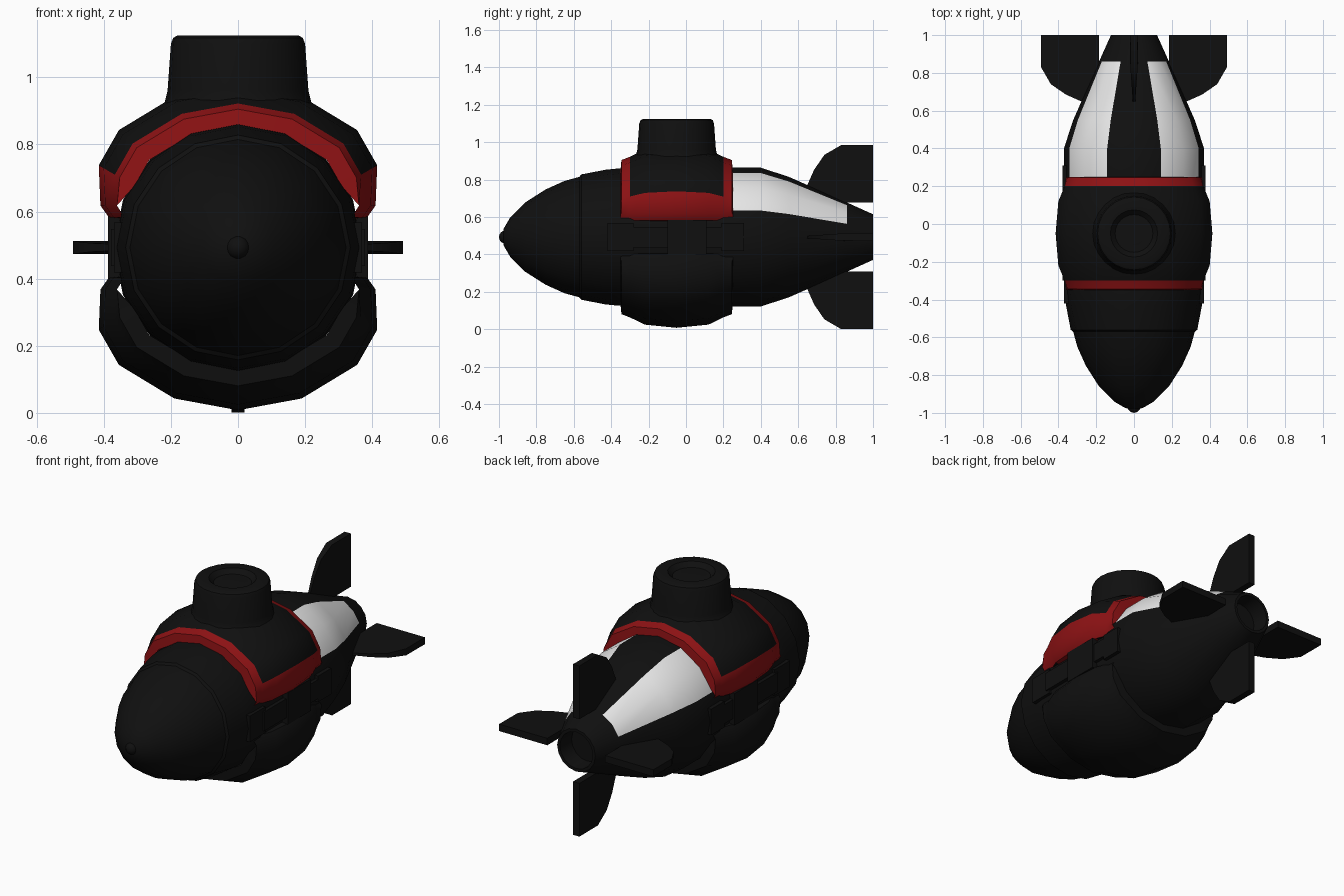
import bpy, bmesh
from math import sin, cos, pi, radians
from mathutils import Matrix, Vector

cube = bpy.data.objects.get("Cube")
if cube:
    bpy.data.objects.remove(cube, do_unlink=True)

AXIS = 0.493   # height of the hull centre line
MID = -0.05    # middle of the shells and tower along y
SIDES = 16


def material(name, colour):
    m = bpy.data.materials.new(name)
    m.use_nodes = True
    m.diffuse_color = (*colour, 1)
    m.node_tree.nodes["Principled BSDF"].inputs["Base Color"].default_value = (*colour, 1)
    return m


BLACK = material("black", (0.005, 0.005, 0.005))
RED = material("dark_red", (0.27, 0.006, 0.007))
WHITE = material("white", (0.8, 0.8, 0.8))
made = []


def finish(name, bm, mats=(BLACK,), rule=None):
    bmesh.ops.remove_doubles(bm, verts=bm.verts, dist=0.0005)
    bmesh.ops.recalc_face_normals(bm, faces=bm.faces)
    if rule:
        for f in bm.faces:
            f.material_index = rule(f.calc_center_median())
    mesh = bpy.data.meshes.new(name)
    bm.to_mesh(mesh)
    bm.free()
    for m in mats:
        mesh.materials.append(m)
    ob = bpy.data.objects.new(name, mesh)
    bpy.context.collection.objects.link(ob)
    made.append(ob)
    return ob


def loft(rings, closed=True):
    bm = bmesh.new()
    rows = [[bm.verts.new(p) for p in ring] for ring in rings]
    n = len(rows[0])
    for a, b in zip(rows, rows[1:]):
        for i in range(n if closed else n - 1):
            j = (i + 1) % n
            bm.faces.new((a[i], a[j], b[j], b[i]))
    return bm


def ring_y(y, r):
    return [Vector((r * cos(2 * pi * i / SIDES), y, AXIS + r * sin(2 * pi * i / SIDES)))
            for i in range(SIDES)]


def ring_z(z, r, n=24):
    return [Vector((r * cos(2 * pi * i / n), MID + r * sin(2 * pi * i / n), z)) for i in range(n)]


# Hull with white panels on the upper tail
hull = [(-0.98, 0), (-0.975, 0.045), (-0.94, 0.105), (-0.86, 0.185), (-0.75, 0.255),
        (-0.65, 0.3), (-0.57, 0.322), (-0.56, 0.335), (-0.43, 0.36), (-0.36, 0.367),
        (0.25, 0.371), (0.4, 0.371), (0.55, 0.322), (0.86, 0.185), (1, 0.122),
        (1, 0.105), (0.9, 0.1), (0.9, 0)]


def hull_colour(c):
    x, z = abs(c.x), c.z - AXIS
    panel = 0.25 < c.y < 0.86 and x * sin(radians(22.5)) < z * cos(radians(22.5)) \
        and z * cos(radians(67.5)) < x * sin(radians(67.5))
    return 1 if panel else 0


finish("hull", loft([ring_y(y, r) for y, r in hull]), (BLACK, WHITE), hull_colour)

# Nose cap
bm = bmesh.new()
bmesh.ops.create_uvsphere(bm, u_segments=12, v_segments=8, radius=0.035,
                          matrix=Matrix.Translation((0, -0.965, AXIS)))
finish("nose_cap", bm)

# Upper and lower shells: half section swept along y
half = [(0.34, 0.085), (0.385, 0.09), (0.41, 0.125), (0.415, 0.245),
        (0.355, 0.35), (0.19, 0.45), (0, 0.485)]
section = half + [(-x, z) for x, z in half[-2::-1]]
steps = [(0.3, 0.745), (0.295, 0.85), (0.25, 0.885), (0.17, 0.965)]
stations = [(-d, s) for d, s in steps] + [(0, 1)] + [(d, s) for d, s in steps[::-1]]


def shell_ring(d, s, side):
    ring = []
    for x, z in section:
        base = z < 0.2
        ring.append(Vector((x * (max(s, 0.88) if base else s), MID + d,
                            AXIS + side * (z if base else z * s))))
    return ring


def shell_colour(c):
    edge = abs(c.y - MID) > 0.255
    return 1 if edge or (abs(c.x) > 0.34 and c.z < AXIS + 0.225) else 0


for name, side in (("upper_shell", 1), ("lower_shell", -1)):
    bm = loft([shell_ring(d, s, side) for d, s in stations], closed=False)
    finish(name, bm, (BLACK, RED), shell_colour if side > 0 else None)

# Tower with a sunken hatch
tower = [(0.84, 0.3), (0.89, 0.245), (0.92, 0.22), (0.96, 0.21), (1.1, 0.2), (1.118, 0.193),
         (1.125, 0.18), (1.125, 0.125), (1.11, 0.11), (1.1, 0.1), (1.1, 0.06), (1.105, 0)]
finish("tower", loft([ring_z(z, r) for z, r in tower]))


# Side fittings between the shells
def box(name, x0, x1, y0, y1, z0, z1):
    bm = bmesh.new()
    size = Matrix.Diagonal((x1 - x0, y1 - y0, z1 - z0, 1))
    centre = Matrix.Translation(((x0 + x1) / 2, (y0 + y1) / 2, (z0 + z1) / 2))
    bmesh.ops.create_cube(bm, size=1, matrix=centre @ size)
    finish(name, bm)


for label, s in (("left", 1), ("right", -1)):
    def fitting(part, depth, y0, y1, h):
        a, b = sorted((s * 0.3, s * depth))
        box(label + "_" + part, a, b, y0, y1, AXIS - h, AXIS + h)
    fitting("side_rail", 0.378, -0.3, 0.22, 0.055)
    fitting("front_block", 0.37, -0.42, -0.28, 0.075)
    fitting("middle_block", 0.388, -0.1, 0.11, 0.092)
    fitting("rear_block", 0.378, 0.19, 0.31, 0.075)

# Four tail fins, thickening toward the back
outline = [(0.185, 1), (0.492, 1), (0.492, 0.83), (0.44, 0.74), (0.36, 0.685),
           (0.27, 0.645), (0.2, 0.64), (0.15, 0.85), (0.185, 0.85)]
for k, name in enumerate(("left_fin", "top_fin", "right_fin", "bottom_fin")):
    bm = bmesh.new()
    sheets = []
    for s in (1, -1):
        sheets.append([bm.verts.new((r, y, s * (0.006 + 0.014 * min(1, (y - 0.64) / 0.2))))
                       for r, y in outline])
        bm.faces.new(sheets[-1])
    for i in range(len(outline)):
        j = (i + 1) % len(outline)
        bm.faces.new((sheets[0][i], sheets[0][j], sheets[1][j], sheets[1][i]))
    bm.transform(Matrix.Translation((0, 0, AXIS)) @ Matrix.Rotation(-k * pi / 2, 4, 'Y'))
    finish(name, bm)

# Smooth shading with sharp creases
bpy.ops.object.select_all(action='DESELECT')
for ob in made:
    ob.select_set(True)
bpy.context.view_layer.objects.active = made[0]
bpy.ops.object.shade_smooth_by_angle(angle=radians(35))
